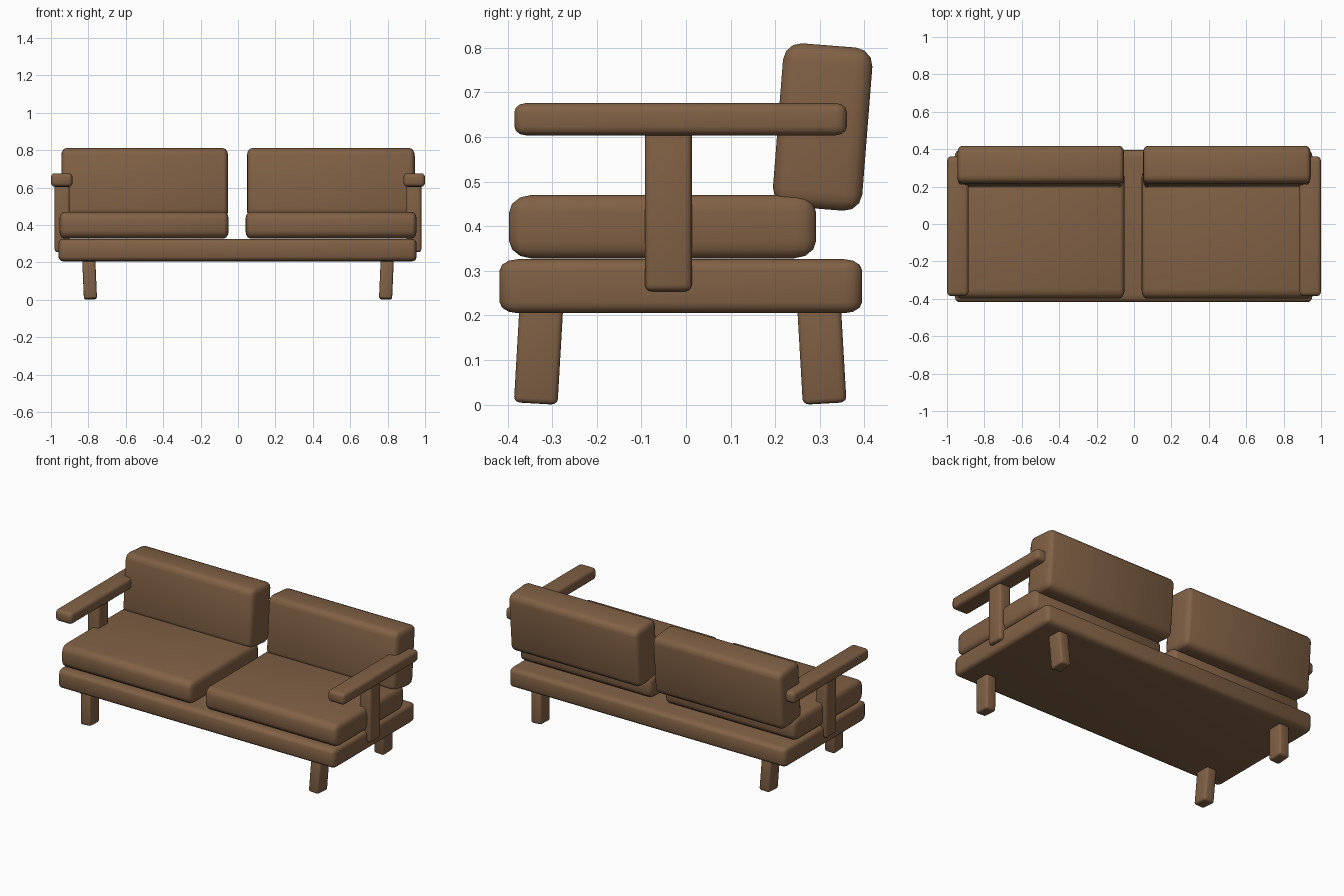
import bpy, bmesh, math
from mathutils import Matrix, Vector

if "Cube" in bpy.data.objects:
    bpy.data.objects.remove(bpy.data.objects["Cube"], do_unlink=True)

# Single warm brown for the whole sofa
brown = bpy.data.materials.new("warm_brown")
brown.use_nodes = True
colour = (0.22, 0.12, 0.06, 1)
brown.diffuse_color = colour
shader = brown.node_tree.nodes["Principled BSDF"]
shader.inputs["Base Color"].default_value = colour
shader.inputs["Roughness"].default_value = 0.8


def soft_box(name, low, high, radii, tilt=(0, 0), segments=3):
    """Rounded box between two corners, with its own rounding radius per axis."""
    low, high = Vector(low), Vector(high)
    half = (high - low) / 2
    bm = bmesh.new()
    bmesh.ops.create_cube(bm, size=2)
    bmesh.ops.bevel(bm, geom=bm.edges[:], offset=0.5, segments=segments,
                    profile=0.5, affect='EDGES')
    for v in bm.verts:
        for i in range(3):
            inset = radii[i] * (1 - abs(v.co[i])) / 0.5
            v.co[i] = math.copysign(half[i] - inset, v.co[i])
    turn = Matrix.Rotation(math.radians(tilt[0]), 4, 'X') @ Matrix.Rotation(math.radians(tilt[1]), 4, 'Y')
    bm.transform(turn)
    bmesh.ops.recalc_face_normals(bm, faces=bm.faces)
    for f in bm.faces:
        f.smooth = True
    mesh = bpy.data.meshes.new(name)
    bm.to_mesh(mesh)
    bm.free()
    mesh.materials.append(brown)
    obj = bpy.data.objects.new(name, mesh)
    obj.location = (low + high) / 2
    bpy.context.collection.objects.link(obj)
    return obj


# Platform
soft_box("base", (-0.96, -0.418, 0.205), (0.955, 0.395, 0.326), (0.025, 0.04, 0.025))

# Seat and back cushions
for side, x0, x1 in (("left", 0.04, 0.955), ("right", -0.955, -0.05)):
    soft_box(side + "_seat_cushion", (x0, -0.397, 0.328), (x1, 0.292, 0.47),
             (0.025, 0.05, 0.04))
for side, x0, x1 in (("left", 0.048, 0.945), ("right", -0.945, -0.053)):
    soft_box(side + "_back_cushion", (x0, 0.206, 0.439), (x1, 0.407, 0.806),
             (0.025, 0.04, 0.04), tilt=(-4.5, 0))

# Arms and legs, mirrored left and right
for side, s in (("left", 1), ("right", -1)):
    def mirrored(name, x0, x1, y, z, radii, tilt=(0, 0)):
        a, b = sorted((s * x0, s * x1))
        soft_box(side + name, (a, y[0], z[0]), (b, y[1], z[1]), radii, tilt)

    mirrored("_armrest", 0.885, 1.0, (-0.385, 0.361), (0.604, 0.676), (0.02, 0.025, 0.02))
    mirrored("_arm_post", 0.9, 0.98, (-0.092, 0.013), (0.254, 0.63), (0.015, 0.015, 0.015))
    for end, y, lean in (("_front_leg", (-0.379, -0.281), -3.3),
                         ("_back_leg", (0.255, 0.353), 3.3)):
        mirrored(end, 0.759, 0.829, y, (0.003, 0.245), (0.012, 0.015, 0.012), (lean, s * 2.5))
